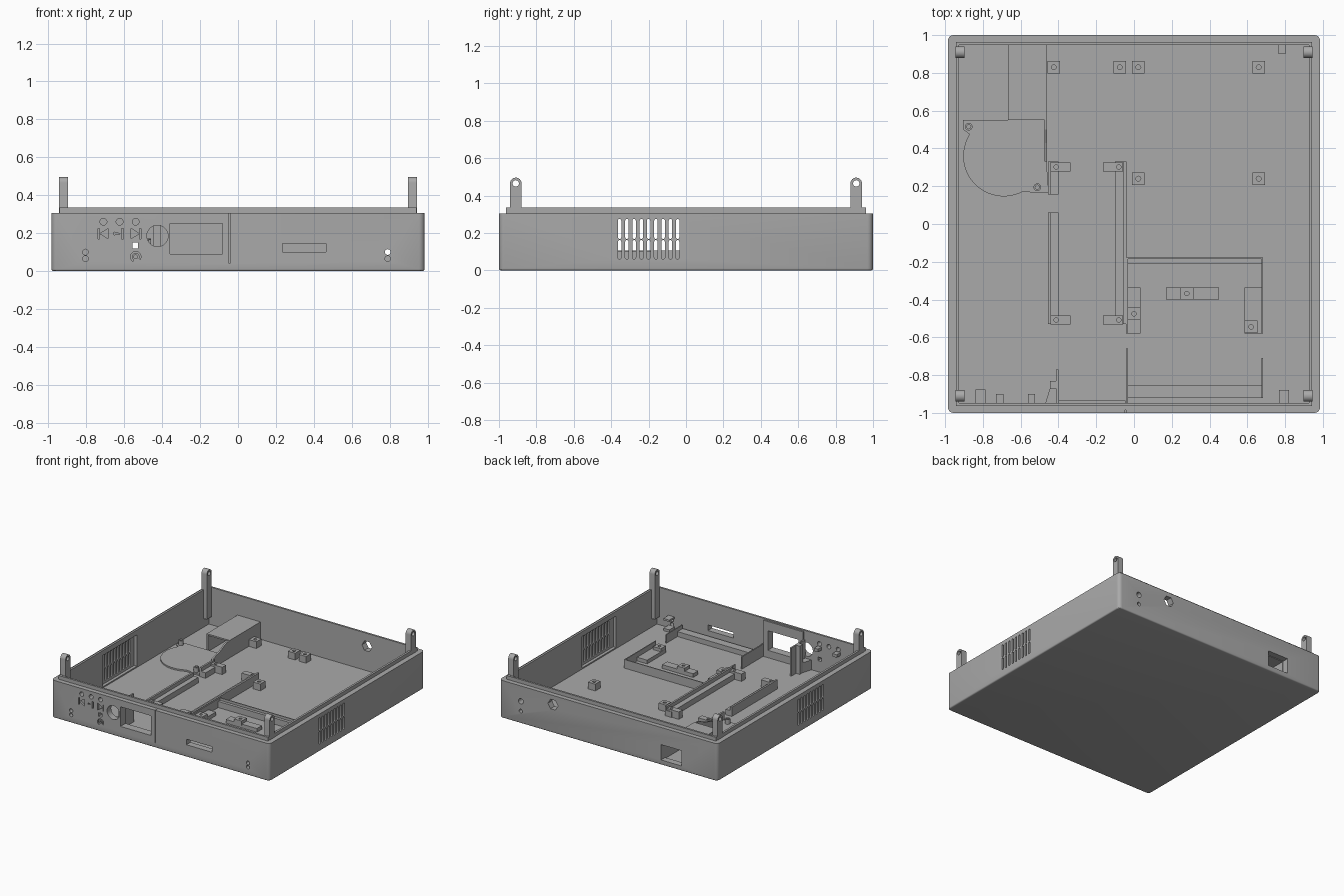
import bpy, bmesh, math

cube = bpy.data.objects.get("Cube")
if cube:
    bpy.data.objects.remove(cube, do_unlink=True)

GREY = (0.40, 0.40, 0.40, 1)
mat = bpy.data.materials.new("plastic grey")
mat.use_nodes = True
mat.diffuse_color = GREY
mat.node_tree.nodes["Principled BSDF"].inputs["Base Color"].default_value = GREY


def prism(axis, pts, lo, hi):
    """Outline pts given in the two other axes, extruded along axis."""
    return axis, pts, lo, hi


def box(x0, x1, y0, y1, z0, z1):
    return prism("z", [(x0, y0), (x1, y0), (x1, y1), (x0, y1)], z0, z1)


def disc(u, v, r, n=20, a0=0.0, a1=2 * math.pi):
    return [(u + r * math.cos(a0 + (a1 - a0) * i / n),
             v + r * math.sin(a0 + (a1 - a0) * i / n)) for i in range(n)]


def capsule(u, v0, v1, r):
    up = disc(u, v1 - r, r, 8, 0, math.pi) + [(u - r, v1 - r)]
    down = disc(u, v0 + r, r, 8, math.pi, 2 * math.pi) + [(u + r, v0 + r)]
    return up + down


def make(name, solids):
    bm = bmesh.new()
    place = {"x": lambda p, d: (d, *p), "y": lambda p, d: (p[0], d, p[1]),
             "z": lambda p, d: (*p, d)}
    for axis, pts, lo, hi in solids:
        a = [bm.verts.new(place[axis](p, lo)) for p in pts]
        b = [bm.verts.new(place[axis](p, hi)) for p in pts]
        bm.faces.new(a[::-1])
        bm.faces.new(b)
        for i in range(len(pts)):
            j = (i + 1) % len(pts)
            bm.faces.new((a[i], a[j], b[j], b[i]))
    bmesh.ops.recalc_face_normals(bm, faces=bm.faces)
    mesh = bpy.data.meshes.new(name)
    bm.to_mesh(mesh)
    bm.free()
    mesh.materials.append(mat)
    obj = bpy.data.objects.new(name, mesh)
    bpy.context.collection.objects.link(obj)
    return obj


def activate(obj):
    bpy.ops.object.select_all(action="DESELECT")
    obj.select_set(True)
    bpy.context.view_layer.objects.active = obj


def cut(obj, solids):
    tool = make("cutter", solids)
    tool.hide_render = True
    mod = obj.modifiers.new("cut", "BOOLEAN")
    mod.operation, mod.solver, mod.object = "DIFFERENCE", "EXACT", tool
    activate(obj)
    bpy.ops.object.modifier_apply(modifier=mod.name)
    bpy.data.objects.remove(tool, do_unlink=True)


def smooth(obj):
    activate(obj)
    bpy.ops.object.shade_smooth_by_angle(angle=math.radians(30))


W, D, IW, ID, FLOOR, SHOULDER, RIM = 0.985, 1.0, 0.926, 0.947, 0.03, 0.305, 0.335

# Tray with rounded upright corners and a softened bottom edge
tray = make("tray", [box(-W, W, -D, D, 0, SHOULDER)])
bm = bmesh.new()
bm.from_mesh(tray.data)
upright = [e for e in bm.edges if abs(e.verts[0].co.z - e.verts[1].co.z) > 0.1]
bmesh.ops.bevel(bm, geom=upright, offset=0.03, segments=5, profile=0.5, affect="EDGES")
bottom = [e for e in bm.edges if all(v.co.z < 0.001 for v in e.verts)]
bmesh.ops.bevel(bm, geom=bottom, offset=0.01, segments=3, profile=0.5, affect="EDGES")
bm.to_mesh(tray.data)
bm.free()
cavity = box(-IW, IW, -ID, ID, FLOOR, 0.5)
cut(tray, [cavity])
cut(tray, [box(s * 0.95 if s < 0 else 0.9, 0.95 if s > 0 else -0.9, -0.42, 0.02, 0.04, 0.295)
           for s in (-1, 1)])

# Openings through the walls
holes = []
for s in (-1, 1):
    for i in range(9):
        y = -0.355 + i * 0.0388
        for z0, z1 in ((0.06, 0.162), (0.168, 0.275)):
            holes.append(prism("x", capsule(y, z0, z1, 0.009), *sorted((s * 0.9, s * 1.1))))
FRONT, BACK = (-1.1, -0.9), (0.9, 1.1)
for x in (-0.71, -0.625, -0.54):
    holes.append(prism("y", disc(x, 0.26, 0.018), *FRONT))
for x in (-0.805, 0.79):
    for z in (0.065, 0.1):
        holes.append(prism("y", disc(x, z, 0.015), *FRONT))
holes += [prism("y", disc(-0.425, 0.185, 0.056, 32), *FRONT),
          box(-0.36, -0.083, *FRONT, 0.09, 0.25),
          box(0.235, 0.465, *FRONT, 0.10, 0.145),
          box(-0.557, -0.527, *FRONT, 0.12, 0.15),
          box(-0.66, -0.475, *BACK, 0.04, 0.165),
          prism("y", disc(0.50, 0.23, 0.045, 6), *BACK),
          prism("y", disc(0.79, 0.18, 0.022), *BACK),
          prism("y", disc(0.79, 0.10, 0.015), *BACK)]
# Engraved button symbols and the seam
ENGRAVE = (-1.1, -0.985)
for x, s in ((-0.71, -1), (-0.54, 1)):
    holes.append(prism("y", [(x - s * 0.025, 0.17), (x - s * 0.025, 0.225), (x + s * 0.018, 0.197)], *ENGRAVE))
    holes.append(prism("y", [(x + s * a, z) for a, z in ((0.021, 0.17), (0.028, 0.17), (0.028, 0.225), (0.021, 0.225))], *ENGRAVE))
holes.append(box(-0.615, -0.603, *ENGRAVE, 0.17, 0.225))
holes.append(prism("y", [(-0.655, 0.19), (-0.62, 0.197), (-0.655, 0.205)], *ENGRAVE))
ring = disc(-0.54, 0.075, 0.028, 16, -0.5, 4.5) + disc(-0.54, 0.075, 0.02, 16, -0.5, 4.5)[::-1]
holes += [prism("y", ring, *ENGRAVE), prism("y", disc(-0.54, 0.075, 0.01, 12), *ENGRAVE),
          box(-0.048, -0.042, *ENGRAVE, 0.04, 0.4)]
cut(tray, holes)
smooth(tray)

# Stepped rim
rim = make("rim", [box(-0.943, 0.943, -0.963, 0.963, 0.30, RIM)])
cut(rim, [box(-IW, IW, -ID, ID, 0.2, 0.5)])

# Corner lugs with screw eyes
lugs, eyes = [], []
for sx in (-1, 1):
    for sy in (-1, 1):
        y = sy * 0.91
        span = sorted((sx * 0.897, sx * 0.945))
        arch = [(y - 0.031, 0.1), (y + 0.031, 0.1)] + disc(y, 0.465, 0.031, 12, 0, math.pi) + [(y - 0.031, 0.465)]
        lugs.append(prism("x", arch, *span))
        eyes.append(prism("x", disc(y, 0.465, 0.017), span[0] - 0.1, span[1] + 0.1))
corner_lugs = make("corner_lugs", lugs)
cut(corner_lugs, eyes)
smooth(corner_lugs)

# Blower seat: scroll plate, screw bosses and exhaust duct
scroll = [(-0.47, 0.55), (-0.905, 0.55), (-0.905, 0.50), (-0.87, 0.475)]
scroll += disc(-0.69, 0.36, 0.214, 24, math.radians(150), math.radians(305)) + [(-0.52, 0.165), (-0.455, 0.165)]
smooth(make("blower_plate", [prism("z", scroll, 0.02, 0.042)]))
bosses = make("blower_bosses", [prism("z", disc(x, y, 0.02), 0.03, 0.08) for x, y in ((-0.875, 0.515), (-0.512, 0.195))])
cut(bosses, [prism("z", disc(x, y, 0.011), 0.05, 0.1) for x, y in ((-0.875, 0.515), (-0.512, 0.195))])
smooth(bosses)
make("exhaust_duct", [box(-0.668, -0.655, 0.55, 0.95, 0.02, 0.17), box(-0.473, -0.46, 0.55, 0.95, 0.02, 0.17),
                      box(-0.668, -0.46, 0.55, 0.95, 0.16, 0.172),
                      prism("x", [(0.55, 0.02), (0.55, 0.17), (0.50, 0.165), (0.43, 0.13), (0.33, 0.1), (0.33, 0.02)], -0.473, -0.46)])

# Board standoffs
spots = [(-0.425, 0.83), (-0.075, 0.83), (0.023, 0.83), (0.66, 0.83), (0.023, 0.24), (0.66, 0.24)]
standoffs = make("standoffs", [box(x - 0.033, x + 0.033, y - 0.033, y + 0.033, 0.02, 0.085) for x, y in spots])
cut(standoffs, [prism("z", disc(x, y, 0.013, 12), 0.04, 0.2) for x, y in spots])

# Drive rails with screw feet
rails = []
for y0, y1 in ((0.155, 0.33), (-0.53, 0.06)):
    rails += [box(-0.455, -0.44, y0, y1, 0.02, 0.105), box(-0.44, -0.40, y0, y1, 0.02, 0.075)]
rails += [box(-0.055, -0.04, -0.53, 0.33, 0.02, 0.105), box(-0.10, -0.055, -0.53, 0.33, 0.02, 0.075)]
make("drive_rails", rails)
feet = [(x, y) for x in (-0.39, -0.11) for y in (0.302, -0.508)]
rail_feet = make("rail_feet", [box(x - 0.053, x + 0.053, y - 0.024, y + 0.024, 0.02, 0.09) for x, y in feet])
cut(rail_feet, [prism("z", disc(x * 0.8 + (-0.1 if x < -0.2 else 0.007), y, 0.012, 12), 0.077, 0.2) for x, y in feet])

# Card bay walls, ledges and screw blocks
make("bay_walls", [box(-0.04, 0.68, -0.21, -0.178, 0.02, 0.08), box(-0.04, 0.68, -0.186, -0.178, 0.02, 0.1),
                   box(0.675, 0.683, -0.58, -0.178, 0.02, 0.1), box(0.675, 0.683, -0.92, -0.71, 0.02, 0.1),
                   box(-0.042, -0.032, -0.58, -0.178, 0.02, 0.1), box(-0.042, -0.032, -0.95, -0.66, 0.02, 0.13)])
make("bay_ledges", [box(-0.035, 0.035, -0.58, -0.335, 0.02, 0.06), box(0.585, 0.68, -0.58, -0.335, 0.02, 0.06),
                    box(0.17, 0.45, -0.40, -0.335, 0.02, 0.06), box(-0.035, 0.68, -0.922, -0.855, 0.02, 0.07)])
spots = [(0.0, -0.475), (0.62, -0.545), (0.28, -0.368)]
bay_blocks = make("bay_blocks", [box(x - 0.034, x + 0.034, y - 0.033, y + 0.033, 0.05, 0.085) for x, y in spots])
cut(bay_blocks, [prism("z", disc(x, y, 0.012, 12), 0.062, 0.2) for x, y in spots])

# Window frame inside the front wall
make("window_frame", [box(-0.40, -0.36, -0.95, -0.935, 0.03, 0.325), box(-0.083, -0.045, -0.95, -0.935, 0.03, 0.325),
                      box(-0.36, -0.083, -0.95, -0.935, 0.25, 0.325), box(-0.36, -0.083, -0.95, -0.935, 0.03, 0.09)])

# Bracket behind the round opening
make("knob_bracket", [box(-0.412, -0.40, -0.95, -0.77, 0.02, 0.26), box(-0.445, -0.40, -0.87, -0.83, 0.02, 0.26),
                      prism("z", [(-0.47, -0.95), (-0.40, -0.95), (-0.40, -0.87), (-0.445, -0.87)], 0.02, 0.11)])

# Indicator lamp and button holders on the walls
make("lamp_holders", [box(-0.84, -0.785, -0.95, -0.875, 0.02, 0.05), box(0.767, 0.82, -0.95, -0.88, 0.02, 0.05),
                      box(-0.84, -0.785, -0.95, -0.875, 0.115, 0.13), box(0.767, 0.82, -0.95, -0.88, 0.115, 0.13),
                      box(-0.73, -0.69, -0.95, -0.90, 0.215, 0.24), box(-0.56, -0.525, -0.95, -0.90, 0.215, 0.24),
                      box(0.765, 0.802, 0.90, 0.95, 0.12, 0.15)])
